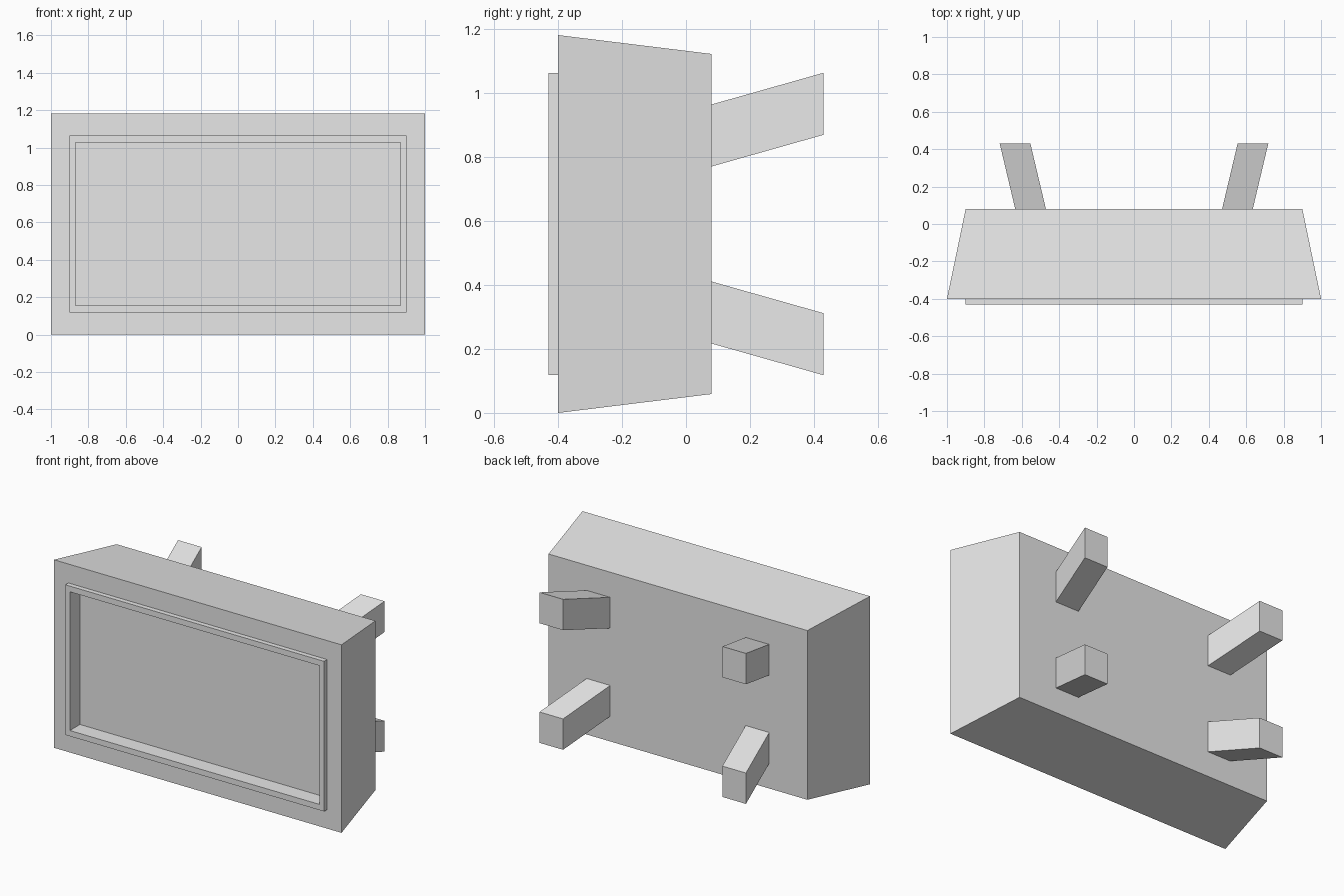
import bpy
import bmesh

cube = bpy.data.objects.get("Cube")
if cube:
    bpy.data.objects.remove(cube, do_unlink=True)

grey = bpy.data.materials.new("plain grey")
grey.use_nodes = True
grey.diffuse_color = (0.8, 0.8, 0.8, 1)
grey.node_tree.nodes["Principled BSDF"].inputs["Base Color"].default_value = (0.8, 0.8, 0.8, 1)

MID_Z = 0.591
BACK_Y, FACE_Y, RIM_Y, SCREEN_Y, LEG_Y = 0.08, -0.40, -0.43, -0.33, 0.43


def rect(y, half_w, half_h, cx=0.0, cz=MID_Z):
    """Rectangle in a plane facing the front."""
    return [(cx + sx * half_w, y, cz + sz * half_h)
            for sx, sz in ((-1, -1), (1, -1), (1, 1), (-1, 1))]


def loft(name, rings, cap_back=False, cap_front=False):
    """Join successive rectangles with flat faces, listed from the back."""
    bm = bmesh.new()
    loops = [[bm.verts.new(p) for p in ring] for ring in rings]
    for a, b in zip(loops, loops[1:]):
        for i in range(4):
            j = (i + 1) % 4
            bm.faces.new((a[i], a[j], b[j], b[i]))
    if cap_back:
        bm.faces.new(loops[0][::-1])
    if cap_front:
        bm.faces.new(loops[-1])
    mesh = bpy.data.meshes.new(name)
    bm.to_mesh(mesh)
    bm.free()
    mesh.materials.append(grey)
    obj = bpy.data.objects.new(name, mesh)
    bpy.context.collection.objects.link(obj)
    return obj


outer = (0.90, 0.472)
inner = (0.868, 0.436)

# Tapered cabinet, open behind the bezel
loft("cabinet", [rect(BACK_Y, 0.90, 0.532), rect(FACE_Y, 1.0, 0.591),
                 rect(FACE_Y, *outer)], cap_back=True)

# Raised bezel with the recess walls
loft("bezel", [rect(FACE_Y, *outer), rect(RIM_Y, *outer),
               rect(RIM_Y, *inner), rect(SCREEN_Y, *inner)])

# Recessed flat panel
loft("screen", [rect(SCREEN_Y, *inner)], cap_front=True)

# Four splayed rear legs
for side, sx in (("left", 1), ("right", -1)):
    for level, sz in (("upper", 1), ("lower", -1)):
        loft(f"{level}_{side}_leg",
             [rect(LEG_Y, 0.082, 0.097, sx * 0.636, MID_Z + sz * 0.376),
              rect(BACK_Y, 0.082, 0.097, sx * 0.553, MID_Z + sz * 0.277)],
             cap_back=True, cap_front=True)
